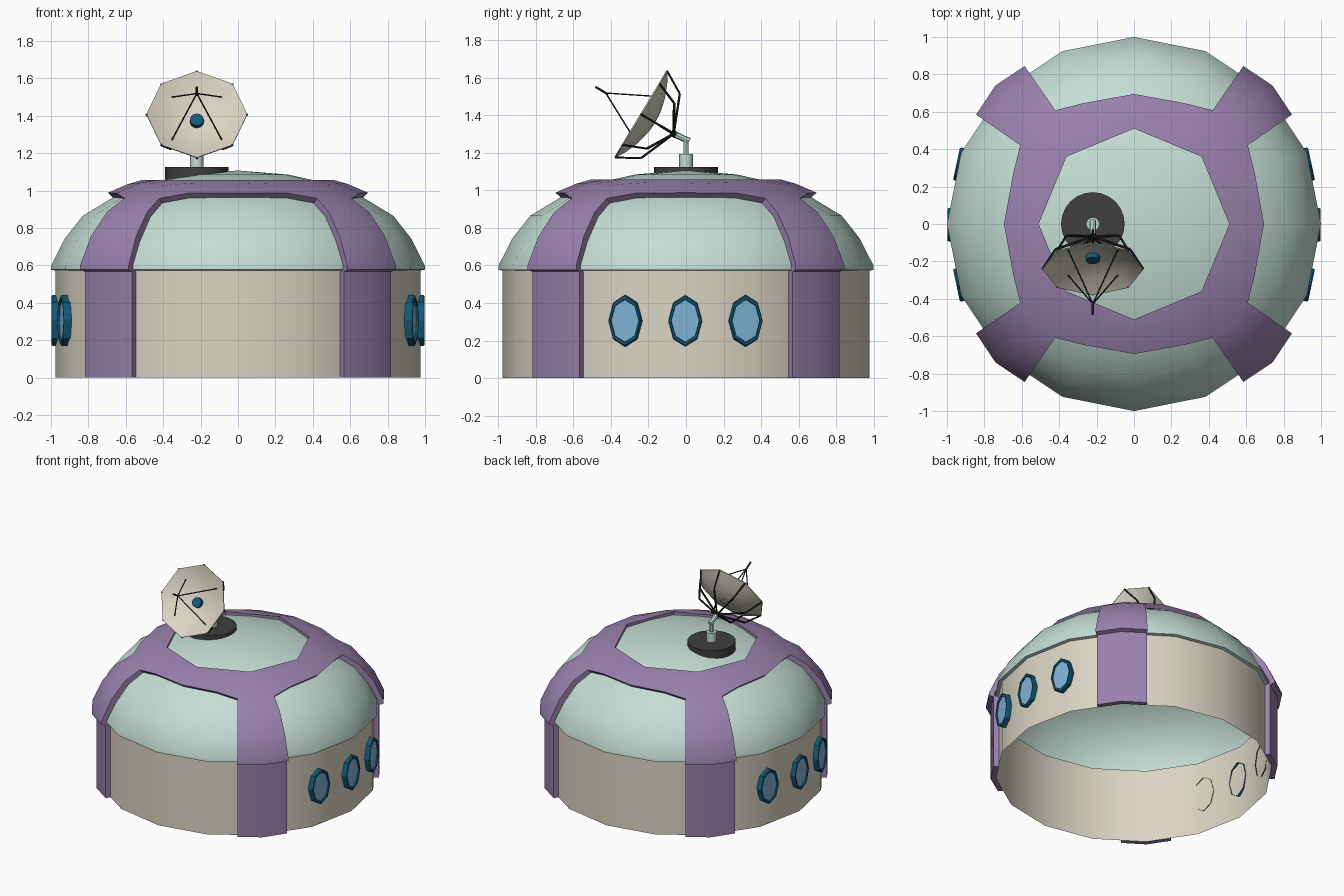
import bpy, bmesh, math
from mathutils import Vector, Matrix

if "Cube" in bpy.data.objects:
    bpy.data.objects.remove(bpy.data.objects["Cube"])

def mat(name, r, g, b):
    m = bpy.data.materials.new(name)
    m.diffuse_color = (r, g, b, 1)
    m.use_nodes = True
    m.node_tree.nodes["Principled BSDF"].inputs["Base Color"].default_value = m.diffuse_color
    return m

BEIGE = mat("warm_beige", .70, .66, .55)
GREEN = mat("pale_green", .55, .73, .66)
PURPLE = mat("purple", .32, .22, .42)
FRAME = mat("deep_blue", .007, .10, .19)
GLASS = mat("light_blue", .21, .45, .66)
GREY = mat("dark_grey", .05, .05, .05)
BLACK = mat("black", .02, .018, .018)
INK = mat("dark_violet", .025, .02, .045)

def finish(name, bm, mats, angle=32, recalc=False):
    if recalc:
        bmesh.ops.recalc_face_normals(bm, faces=bm.faces)
    me = bpy.data.meshes.new(name)
    bm.to_mesh(me)
    bm.free()
    for m in mats:
        me.materials.append(m)
    ob = bpy.data.objects.new(name, me)
    bpy.context.collection.objects.link(ob)
    bpy.ops.object.select_all(action='DESELECT')
    ob.select_set(True)
    bpy.context.view_layer.objects.active = ob
    bpy.ops.object.shade_smooth_by_angle(angle=math.radians(angle))
    return ob

def bridge(bm, a, b, closed=True, mi=0):
    n = len(a)
    for i in range(n if closed else n - 1):
        j = (i + 1) % n
        bm.faces.new((a[i], a[j], b[j], b[i])).material_index = mi

def lathe(bm, prof, n, M=Matrix(), sx=1, sy=1, mi=0):
    """Revolve (radius, height) points, radius 0 closes to a point."""
    prev = None
    for r, z in prof:
        if r == 0:
            ring = [bm.verts.new(M @ Vector((0, 0, z)))]
        else:
            ring = [bm.verts.new(M @ Vector((r * sx * math.cos(k * math.tau / n),
                    r * sy * math.sin(k * math.tau / n), z))) for k in range(n)]
        if prev:
            if len(ring) == 1:
                for i in range(n):
                    bm.faces.new((prev[i], prev[(i + 1) % n], ring[0])).material_index = mi
            elif len(prev) == 1:
                for i in range(n):
                    bm.faces.new((prev[0], ring[(i + 1) % n], ring[i])).material_index = mi
            else:
                bridge(bm, prev, ring, True, mi)
        prev = ring

def rod(bm, p, q, r, n=6):
    p, q = Vector(p), Vector(q)
    d = q - p
    M = Matrix.Translation(p) @ d.to_track_quat('Z', 'Y').to_matrix().to_4x4()
    lathe(bm, [(0, 0), (r, 0), (r, d.length), (0, d.length)], n, M)

# Wall: open sixteen-sided shell
bm = bmesh.new()
lathe(bm, [(.977, 0), (.977, .575)], 16)
finish("wall", bm, [BEIGE])

# Dome with a small rim
bm = bmesh.new()
lathe(bm, [(.977, .572), (1, .577), (1, .597), (.925, .745), (.83, .865), (.665, .965),
           (.51, 1.032), (.27, 1.085), (0, 1.107)], 16)
finish("dome", bm, [GREEN], 40)

# Purple frame: roof ring and four legs, raised above the dome
PROF = [(1.05, .60), (.975, .755), (.87, .885), (.76, .955), (.695, .988), (.58, 1.038), (.5, 1.058), (.4, 1.062)]

def height(r):
    for (r0, z0), (r1, z1) in zip(PROF, PROF[1:]):
        if r >= r1:
            return z0 + (z1 - z0) * (r0 - r) / (r0 - r1)
    return PROF[-1][1]

def gon(deg, n):
    step = 360 / n
    return math.cos(math.pi / n) / math.cos(math.radians(deg % step - step / 2))

def pt(bm, r, deg, z):
    a = math.radians(deg)
    return bm.verts.new((r * math.cos(a), r * math.sin(a), z))

bm = bmesh.new()
H = 10.3
edge_r = {0: .695, 22.5: .70, 45 - H: .74, 45: .762, 45 + H: .74, 67.5: .70}
cols = [(q * 90 + d, d) for q in range(4) for d in edge_r]
outer, mid, inner = [], [], []
for a, d in cols:
    ro, ri = edge_r[d], .51 * gon(d, 8)
    rm = ri + .42 * (ro - ri)
    outer.append(pt(bm, ro, a, height(ro / gon(d, 16))))
    mid.append(pt(bm, rm, a, height(rm)))
    inner.append(pt(bm, ri, a, 1.057))
bridge(bm, outer, mid)
bridge(bm, mid, inner)
for q in range(4):
    top = outer[q * 6 + 2:q * 6 + 5]
    for r, z in [(.87, .885), (.975, .755), (1.047, .6), (1.047, .577), (1.015, .567), (1.015, 0)]:
        row = [pt(bm, r * gon(d, 16), q * 90 + d, z) for d in (45 - H, 45, 45 + H)]
        bridge(bm, row, top, False)
        top = row
border = [e for e in bm.edges if e.is_boundary]
new = bmesh.ops.extrude_edge_only(bm, edges=border)["geom"]
for v in new:
    if isinstance(v, bmesh.types.BMVert):
        rad = math.hypot(v.co.x, v.co.y)
        if rad > .53:
            v.co.x *= .962
            v.co.y *= .962
        if v.co.z > .62:
            v.co.z -= .025
finish("purple_frame", bm, [PURPLE], 35, True)

# Oval windows on both sides
def window(name, x, y, deg):
    a = math.radians(deg)
    n = Vector((math.cos(a), math.sin(a), 0))
    t = Vector((-n.y, n.x, 0))
    M = Matrix((t, (0, 0, 1), n)).transposed().to_4x4()
    M.translation = (x, y, .305)
    b = bmesh.new()
    lathe(b, [(1, -.042), (1, -.008), (.95, 0), (.84, 0), (.82, -.01)], 8, M, .09, .137)
    lathe(b, [(.82, -.01), (0, -.01)], 8, M, .09, .137, 1)
    finish(name, b, [FRAME, GLASS], 20)

for s, side in ((1, "right"), (-1, "left")):
    base = 0 if s > 0 else 180
    window("window_%s_middle" % side, s * .997, -.004, base)
    window("window_%s_back" % side, s * .949, .322, base + s * 12)
    window("window_%s_front" % side, s * .949, -.328, base - s * 12)

# Antenna base and mast
T = Matrix.Translation((-.22, 0, 0))
bm = bmesh.new()
lathe(bm, [(.17, 1.06), (.17, 1.125), (0, 1.125)], 24, T)
finish("antenna_base", bm, [GREY])

M = Matrix(((1, 0, 0, -.22), (0, .515, -.857, -.243), (0, .857, .515, 1.408), (0, 0, 0, 1)))
def loc(x, y, z):
    return M @ Vector((x, y, z))

hub = loc(0, 0, -.207)
bm = bmesh.new()
lathe(bm, [(.036, 1.12), (.036, 1.195), (0, 1.195)], 12, T)
rod(bm, (-.22, 0, 1.19), (-.22, 0, 1.275), .014, 8)
rod(bm, (-.22, .018, 1.262), hub, .017, 8)
finish("mast", bm, [GREEN])

# Octagonal dish, a thin double skin
R, D = .27, .085
def bowl(r):
    return -D * (1 - (r / R) ** 2)
bm = bmesh.new()
steps = [0, .07, .14, .21, R]
lathe(bm, [(r, bowl(r) - .007) for r in steps] + [(r, bowl(r)) for r in reversed(steps)], 8, M)
finish("dish", bm, [BEIGE], 50, True)

# Eight bent back struts meeting at the hub
bm = bmesh.new()
for k in range(8):
    c, s = math.cos(k * math.pi / 4), math.sin(k * math.pi / 4)
    rim, knee = loc(R * c, R * s, -.003), loc(.2 * c, .2 * s, -.125)
    rod(bm, rim, knee, .006)
    rod(bm, knee, hub, .007)
rod(bm, loc(0, 0, -.222), loc(0, 0, -.19), .018, 8)
finish("dish_struts", bm, [BLACK])

# Receiver: centre disc, four legs and tip
bm = bmesh.new()
lathe(bm, [(.037, -.09), (.037, -.055), (0, -.055)], 12, M)
finish("dish_centre", bm, [FRAME])

bm = bmesh.new()
for x in (-.133, .133):
    for y in (-.133, .133):
        rod(bm, loc(x, y, bowl(.188)), loc(0, 0, .215), .004)
finish("receiver_legs", bm, [INK])
bm = bmesh.new()
rod(bm, loc(0, 0, .2), loc(0, 0, .28), .007)
finish("receiver_tip", bm, [BLACK])
